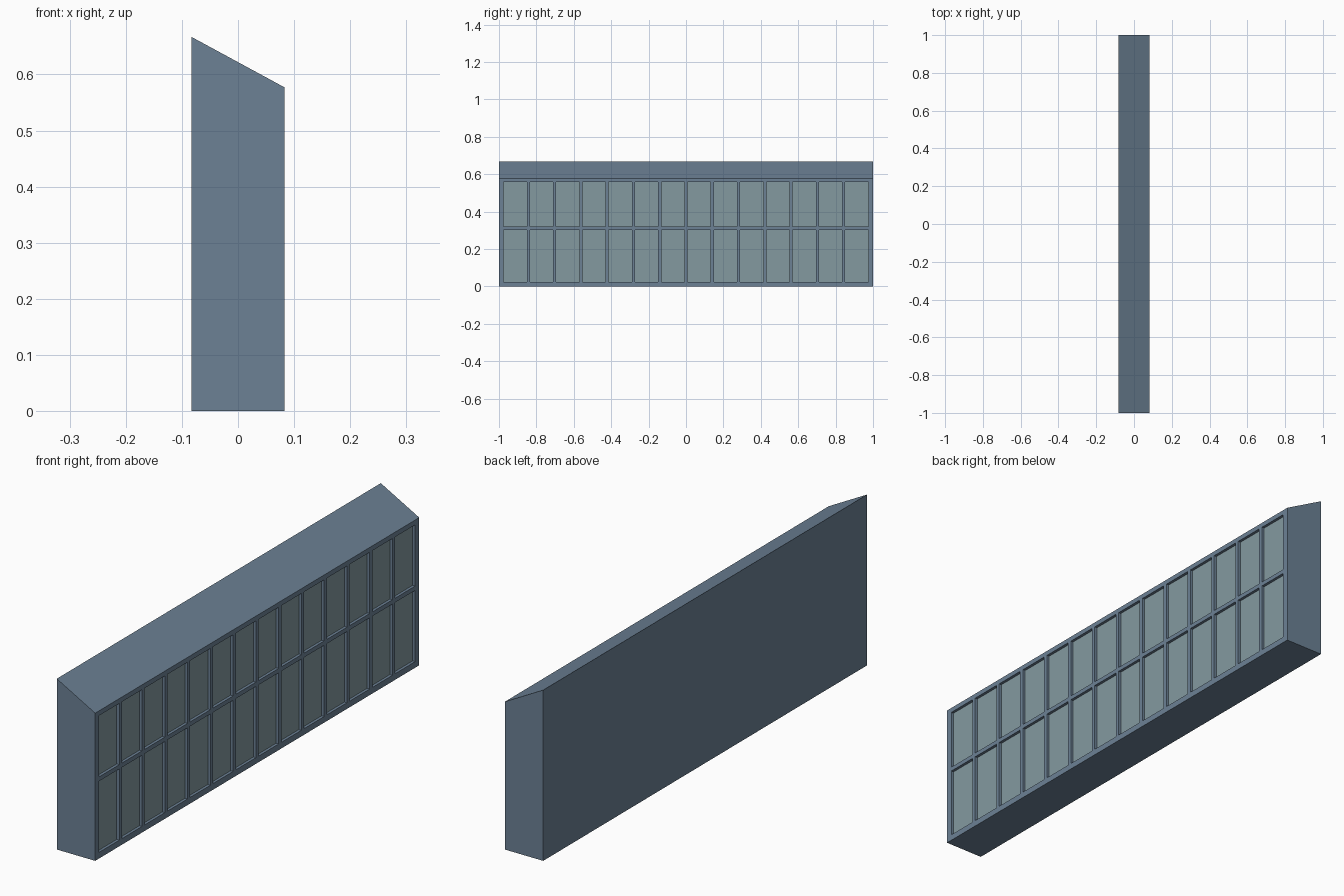
import bpy, bmesh

if "Cube" in bpy.data.objects:
    bpy.data.objects.remove(bpy.data.objects["Cube"])

HALF_X, HALF_Y = 0.083, 1.0
Z_BACK, Z_FRONT = 0.667, 0.577
COLS, PITCH, PANE_W = 14, 0.1405, 0.124
ROWS = [(0.024, 0.302), (0.319, 0.558)]
RECESS = 0.012


def make_object(name, bm, color=None):
    bmesh.ops.recalc_face_normals(bm, faces=bm.faces)
    mesh = bpy.data.meshes.new(name)
    bm.to_mesh(mesh)
    bm.free()
    obj = bpy.data.objects.new(name, mesh)
    bpy.context.collection.objects.link(obj)
    if color:
        mat = bpy.data.materials.new(name + "_color")
        mat.diffuse_color = (*color, 1)
        mat.use_nodes = True
        mat.node_tree.nodes["Principled BSDF"].inputs["Base Color"].default_value = mat.diffuse_color
        mesh.materials.append(mat)
    return obj


def add_box(bm, x0, x1, y0, y1, z0, z1):
    verts = bmesh.ops.create_cube(bm, size=1)["verts"]
    for v in verts:
        v.co.x = x1 if v.co.x > 0 else x0
        v.co.y = y1 if v.co.y > 0 else y0
        v.co.z = z1 if v.co.z > 0 else z0


def pane_boxes(x0, x1):
    bm = bmesh.new()
    for c in range(COLS):
        y = (c - (COLS - 1) / 2) * PITCH
        for z0, z1 in ROWS:
            add_box(bm, x0, x1, y - PANE_W / 2, y + PANE_W / 2, z0, z1)
    return bm


# Long body with sloping top
bm = bmesh.new()
profile = [(-HALF_X, 0), (HALF_X, 0), (HALF_X, Z_FRONT), (-HALF_X, Z_BACK)]
face = bm.faces.new([bm.verts.new((x, -HALF_Y, z)) for x, z in profile])
ext = bmesh.ops.extrude_face_region(bm, geom=[face])
bmesh.ops.translate(bm, vec=(0, 2 * HALF_Y, 0),
                    verts=[g for g in ext["geom"] if isinstance(g, bmesh.types.BMVert)])
body = make_object("body", bm, (0.15, 0.22, 0.30))

# Recesses for the panes
cutter = make_object("pane_cutter", pane_boxes(HALF_X - RECESS, HALF_X + 0.05))
cutter.hide_render = True
mod = body.modifiers.new("recesses", 'BOOLEAN')
mod.operation = 'DIFFERENCE'
mod.solver = 'EXACT'
mod.object = cutter
bpy.context.view_layer.objects.active = body
bpy.ops.object.modifier_apply(modifier=mod.name)
bpy.data.objects.remove(cutter)

# Window panes at the bottom of the recesses
make_object("window_panes", pane_boxes(HALF_X - RECESS - 0.004, HALF_X - RECESS + 0.001),
            (0.23, 0.32, 0.35))
